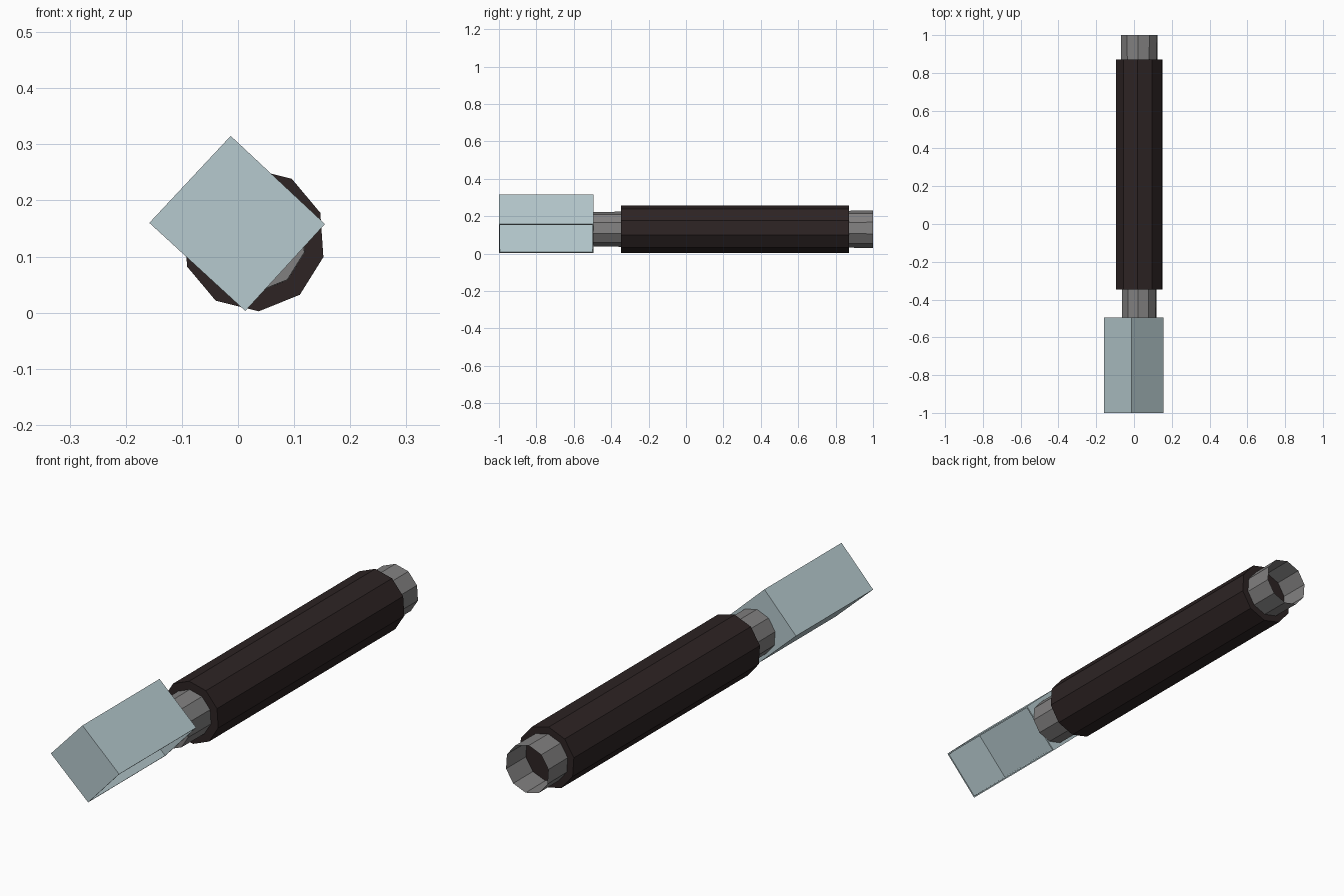
import bpy, bmesh, math
from mathutils import Vector

if "Cube" in bpy.data.objects:
    bpy.data.objects.remove(bpy.data.objects["Cube"])

SIDES, CX, CZ, TURN = 10, 0.028, 0.130, math.radians(-86)


def material(name, rgb):
    m = bpy.data.materials.new(name)
    m.diffuse_color = (*rgb, 1)
    m.use_nodes = True
    m.node_tree.nodes["Principled BSDF"].inputs["Base Color"].default_value = m.diffuse_color
    return m


BLUE = material("pale_blue_grey", (0.47, 0.59, 0.62))
DARK = material("dark_brown", (0.026, 0.017, 0.017))
GREY = material("mid_grey", (0.22, 0.215, 0.215))


def finish(name, bm, mat):
    mesh = bpy.data.meshes.new(name)
    bm.to_mesh(mesh)
    bm.free()
    mesh.materials.append(mat)
    obj = bpy.data.objects.new(name, mesh)
    bpy.context.collection.objects.link(obj)


def ring(bm, r, y):
    angles = [TURN + 2 * math.pi * i / SIDES for i in range(SIDES)]
    return [bm.verts.new((CX + r * math.cos(a), y, CZ + r * math.sin(a))) for a in angles]


def tube(name, r0, y0, r1, y1, mat, cap_front=True, cap_back=True):
    """Ten-sided cylinder along y with optional end caps."""
    bm = bmesh.new()
    a, b = ring(bm, r0, y0), ring(bm, r1, y1)
    for i in range(SIDES):
        j = (i + 1) % SIDES
        bm.faces.new((a[i], a[j], b[j], b[i]))
    if cap_front:
        bm.faces.new(a)
    if cap_back:
        bm.faces.new(b[::-1])
    bmesh.ops.recalc_face_normals(bm, faces=bm.faces)
    finish(name, bm, mat)


# Dark grip, tapered neck and open tube at the back end
tube("grip", 0.128, -0.347, 0.128, 0.872, DARK)
tube("neck", 0.093, -0.496, 0.094, -0.34, GREY, True, False)
tube("rear_tube", 0.099, 0.87, 0.100, 1.0, GREY, False, False)

# Tilted box head, hollow and open on its lower right side
bm = bmesh.new()
corners = [(-0.158, 0.160), (-0.013, 0.315), (0.155, 0.158), (0.013, 0.003)]
front = bm.faces.new([bm.verts.new((x, -1.0, z)) for x, z in corners])
back = bmesh.ops.extrude_face_region(bm, geom=[front])["geom"]
bmesh.ops.translate(bm, verts=[g for g in back if isinstance(g, bmesh.types.BMVert)],
                    vec=(0, 0.505, 0))
bmesh.ops.recalc_face_normals(bm, faces=bm.faces)
bm.normal_update()
down_right = Vector((0.735, 0, -0.678))
opening = max(bm.faces, key=lambda f: f.normal.dot(down_right))
bmesh.ops.inset_region(bm, faces=[opening], thickness=0.008)
inner = bmesh.ops.extrude_discrete_faces(bm, faces=[opening])["faces"][0]
bmesh.ops.translate(bm, verts=inner.verts[:], vec=down_right * -0.221)
finish("box_head", bm, BLUE)
